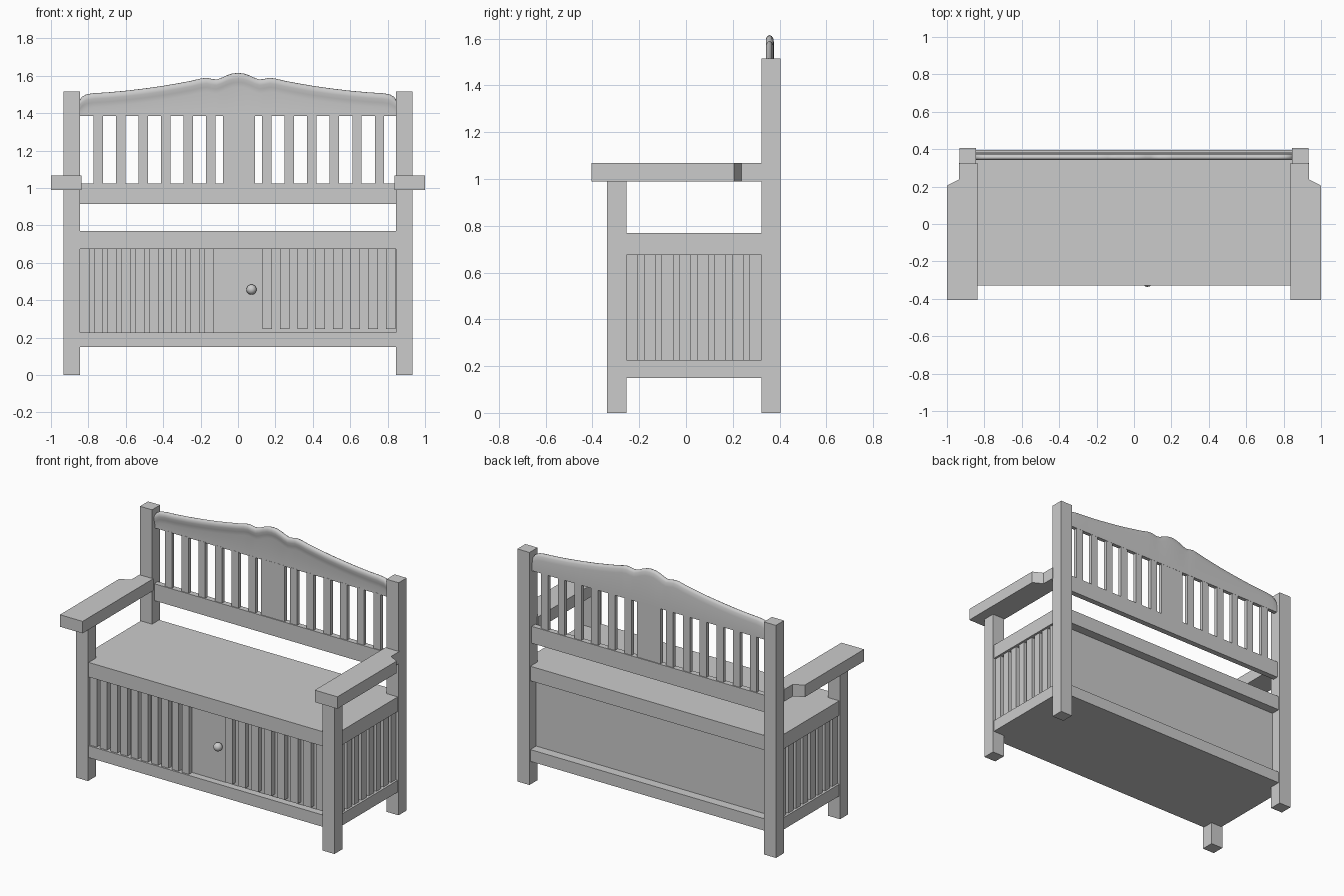
import bpy, bmesh

if "Cube" in bpy.data.objects:
    bpy.data.objects.remove(bpy.data.objects["Cube"])


def finish(bm, name, smooth=False):
    bmesh.ops.recalc_face_normals(bm, faces=bm.faces)
    mesh = bpy.data.meshes.new(name)
    bm.to_mesh(mesh)
    bm.free()
    ob = bpy.data.objects.new(name, mesh)
    bpy.context.collection.objects.link(ob)
    if smooth:
        bpy.context.view_layer.objects.active = ob
        ob.select_set(True)
        bpy.ops.object.shade_smooth_by_angle(angle=0.8)
        ob.select_set(False)
    return ob


def prism(name, outline, z0, z1):
    """Extrude an xy outline from z0 to z1."""
    bm = bmesh.new()
    face = bm.faces.new([bm.verts.new((x, y, z0)) for x, y in outline])
    ext = bmesh.ops.extrude_face_region(bm, geom=[face])["geom"]
    top = [v for v in ext if isinstance(v, bmesh.types.BMVert)]
    bmesh.ops.translate(bm, verts=top, vec=(0, 0, z1 - z0))
    return finish(bm, name)


def box(name, x0, x1, y0, y1, z0, z1):
    return prism(name, [(x0, y0), (x1, y0), (x1, y1), (x0, y1)], z0, z1)


# Posts, armrests and side slats, left and right
for side, s in (("left", -1), ("right", 1)):
    box(f"{side}_front_leg", s * .845, s * .932, -.338, -.255, 0, .992)
    box(f"{side}_back_post", s * .845, s * .932, .322, .405, 0, 1.515)
    arm = [(.837, -.405), (1, -.405), (1, .205), (.936, .238), (.936, .326), (.837, .326)]
    prism(f"{side}_armrest", [(s * x, y) for x, y in arm], .99, 1.068)
    box(f"{side}_side_panel", s * .86, s * .885, -.28, .335, .22, .68)
    for i in range(8):
        y = -.255 + i * .0753
        box(f"{side}_side_slat_{i}", s * .88, s * .912, y, y + .05, .22, .68)

# Seat and floor: slabs notched around the four posts
slab = [(-.85, -.33), (.85, -.33), (.85, -.26), (.926, -.26), (.926, .325), (.85, .325),
        (.85, .395), (-.85, .395), (-.85, .325), (-.926, .325), (-.926, -.26), (-.85, -.26)]
prism("seat", slab, .675, .77)
prism("chest_floor", slab, .15, .227)

# Chest front and back panels
box("chest_back_panel", -.86, .86, .315, .335, .22, .68)
box("chest_front_panel", -.86, .86, -.285, -.26, .22, .68)

# Front slats either side of the plain door
for i in range(10):
    x = -.845 + i * .0738
    box(f"front_left_slat_{i}", x, x + .05, -.318, -.28, .22, .68)
for i in range(8):
    x = .13 + i * .0943
    box(f"front_right_slat_{i}", x, x + .052, -.318, -.28, .245, .68)

# Door knob
bm = bmesh.new()
bmesh.ops.create_uvsphere(bm, u_segments=24, v_segments=16, radius=.027)
bmesh.ops.translate(bm, verts=bm.verts, vec=(.072, -.309, .457))
finish(bm, "door_knob", True)

# Backrest lower rail, slats and centre splat
box("backrest_lower_rail", -.85, .85, .345, .382, .915, 1.025)
box("backrest_splat", -.08, .09, .351, .376, 1.02, 1.39)
for i in range(6):
    for x in (-.748 + i * .1205, .154 + i * .1205):
        box("backrest_slat", x - .025, x + .025, .351, .376, 1.02, 1.39)

# Crest rail: beaded section lofted along a scalloped top line
half = [(0, 1.615), (.03, 1.612), (.06, 1.602), (.09, 1.588), (.115, 1.58), (.14, 1.583),
        (.17, 1.589), (.2, 1.585), (.25, 1.573), (.32, 1.56), (.4, 1.546), (.5, 1.532),
        (.6, 1.52), (.7, 1.511), (.77, 1.507), (.81, 1.501), (.835, 1.487), (.85, 1.465)]
line = [(-x, z) for x, z in reversed(half[1:])] + half
section = [(.352, -.075), (.348, -.05), (.342, -.03), (.343, -.012), (.350, -.002), (.358, 0),
           (.367, -.004), (.373, -.015), (.377, -.04)]
bm = bmesh.new()
rings = []
for x, t in line:
    pts = [(.352, 1.385)] + [(y, max(t + d, 1.387)) for y, d in section] + [(.377, 1.385)]
    rings.append([bm.verts.new((x, y, z)) for y, z in pts])
for a, b in zip(rings, rings[1:]):
    for j in range(len(a)):
        k = (j + 1) % len(a)
        bm.faces.new((a[j], a[k], b[k], b[j]))
bm.faces.new(rings[0])
bm.faces.new(rings[-1])
finish(bm, "crest_rail", True)
